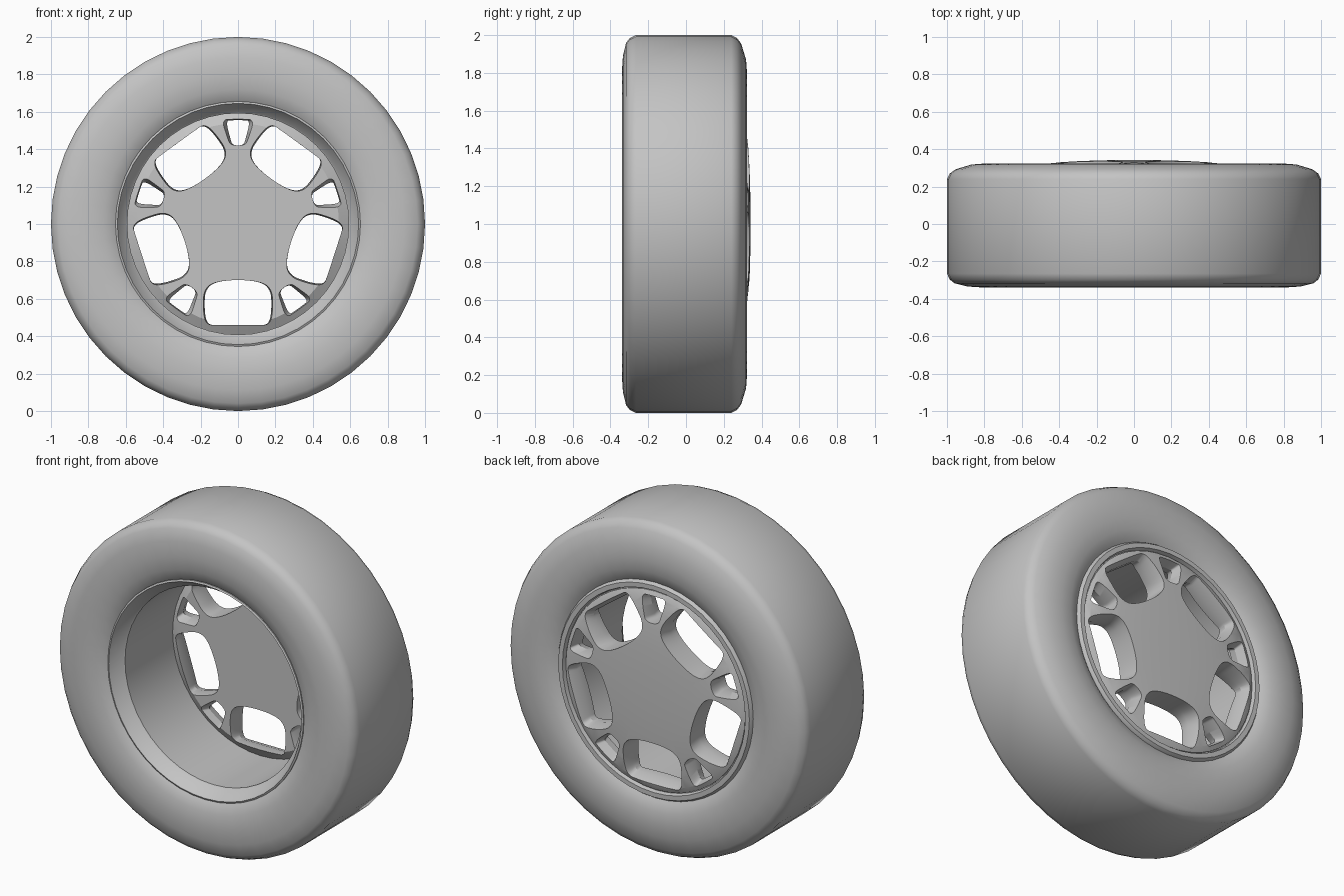
import bpy, bmesh, math
from mathutils import Matrix, Vector

if "Cube" in bpy.data.objects:
    bpy.data.objects.remove(bpy.data.objects["Cube"], do_unlink=True)

SEGMENTS = 48
CENTRE = Vector((0, 0, 1))

grey = bpy.data.materials.new("mid_grey")
grey.use_nodes = True
colour = (0.55, 0.55, 0.55, 1)
grey.diffuse_color = colour
grey.node_tree.nodes["Principled BSDF"].inputs["Base Color"].default_value = colour


def make_object(name, bm):
    bmesh.ops.recalc_face_normals(bm, faces=bm.faces)
    mesh = bpy.data.meshes.new(name)
    bm.to_mesh(mesh)
    bm.free()
    mesh.materials.append(grey)
    obj = bpy.data.objects.new(name, mesh)
    bpy.context.collection.objects.link(obj)
    return obj


def activate(obj):
    bpy.ops.object.select_all(action='DESELECT')
    obj.select_set(True)
    bpy.context.view_layer.objects.active = obj


def lathe(name, profile, closed=True):
    """Revolve (radius, y) points around the axle."""
    bm = bmesh.new()
    verts = [bm.verts.new((0, y, 1 + r)) for r, y in profile]
    pairs = list(zip(verts, verts[1:]))
    if closed:
        pairs.append((verts[-1], verts[0]))
    edges = [bm.edges.new(p) for p in pairs]
    bmesh.ops.spin(bm, geom=verts + edges, cent=CENTRE, axis=(0, 1, 0),
                   angle=math.tau, steps=SEGMENTS)
    bmesh.ops.remove_doubles(bm, verts=bm.verts, dist=0.0005)
    return make_object(name, bm)


def rounded(half_outline, rounds=3):
    """Mirror a half outline across x and round it by corner cutting."""
    pts = [Vector(p) for p in half_outline]
    pts += [Vector((-p.x, p.y)) for p in reversed(pts)]
    for _ in range(rounds):
        cut = []
        for a, b in zip(pts, pts[1:] + pts[:1]):
            cut += [a.lerp(b, 0.25), a.lerp(b, 0.75)]
        pts = cut
    return pts


def add_window(bm, outline, sections, angle):
    """Loft a window cutter through (y, width scale, radial scale) sections."""
    turn = Matrix.Rotation(angle, 4, 'Y')
    inner = min(p.y for p in outline)
    rings = []
    for y, wide, tall in sections:
        ring = [Vector((p.x * wide, y, inner + (p.y - inner) * tall)) for p in outline]
        rings.append([bm.verts.new(turn @ v + CENTRE) for v in ring])
    for low, high in zip(rings, rings[1:]):
        for i in range(len(low)):
            j = (i + 1) % len(low)
            bm.faces.new((low[i], low[j], high[j], high[i]))
    bm.faces.new(rings[0])
    bm.faces.new(rings[-1])


# Tyre with rounded shoulders and sidewalls that dip towards the bead
tyre = lathe("tyre", [
    (0.64, -0.29), (0.66, -0.308), (0.72, -0.33), (0.80, -0.34), (0.89, -0.334),
    (0.96, -0.317), (0.985, -0.297), (1.0, -0.265),
    (1.0, 0.24), (0.985, 0.27), (0.955, 0.292), (0.87, 0.318),
    (0.79, 0.324), (0.72, 0.318), (0.67, 0.30), (0.64, 0.28)])

# Rim barrel: tapered open mouth and a grooved lip on the wheel face side
rim = lathe("rim_barrel", [
    (0.655, -0.31), (0.645, -0.315), (0.60, -0.24), (0.592, -0.235), (0.592, 0.285),
    (0.605, 0.285), (0.612, 0.308), (0.64, 0.308), (0.652, 0.29), (0.655, 0.27)])

# Domed wheel face with a chamfered inner rim
face = lathe("wheel_face", [
    (0, 0.19), (0.30, 0.19), (0.54, 0.19), (0.60, 0.225), (0.60, 0.292),
    (0.57, 0.306), (0.50, 0.319), (0.40, 0.33), (0.28, 0.337),
    (0.14, 0.341), (0, 0.342)], closed=False)

# Five large and five small windows, flared towards both sides
large = rounded([(0.09, 0.30), (0.175, 0.34), (0.18, 0.46), (0.165, 0.538), (0.11, 0.54)])
small = rounded([(0.03, 0.42), (0.042, 0.46), (0.065, 0.552), (0.03, 0.555)])
cut = bmesh.new()
for k in range(5):
    step = k * math.tau / 5
    add_window(cut, large, [(0.10, 1.04, 1.0), (0.19, 1.04, 1.0), (0.25, 1.0, 1.0),
                            (0.33, 1.1, 1.13), (0.40, 1.1, 1.13)], math.pi + step)
    add_window(cut, small, [(0.10, 1.35, 1.05), (0.19, 1.35, 1.05), (0.25, 1.0, 1.0),
                            (0.33, 1.4, 1.2), (0.40, 1.4, 1.2)], step)
cutter = make_object("window_cutter", cut)
cutter.hide_render = True

boolean = face.modifiers.new("windows", 'BOOLEAN')
boolean.operation = 'DIFFERENCE'
boolean.solver = 'EXACT'
boolean.object = cutter
activate(face)
bpy.ops.object.modifier_apply(modifier=boolean.name)
bpy.data.objects.remove(cutter, do_unlink=True)

for obj, limit in ((tyre, 50), (rim, 30), (face, 25)):
    activate(obj)
    bpy.ops.object.shade_smooth_by_angle(angle=math.radians(limit))
